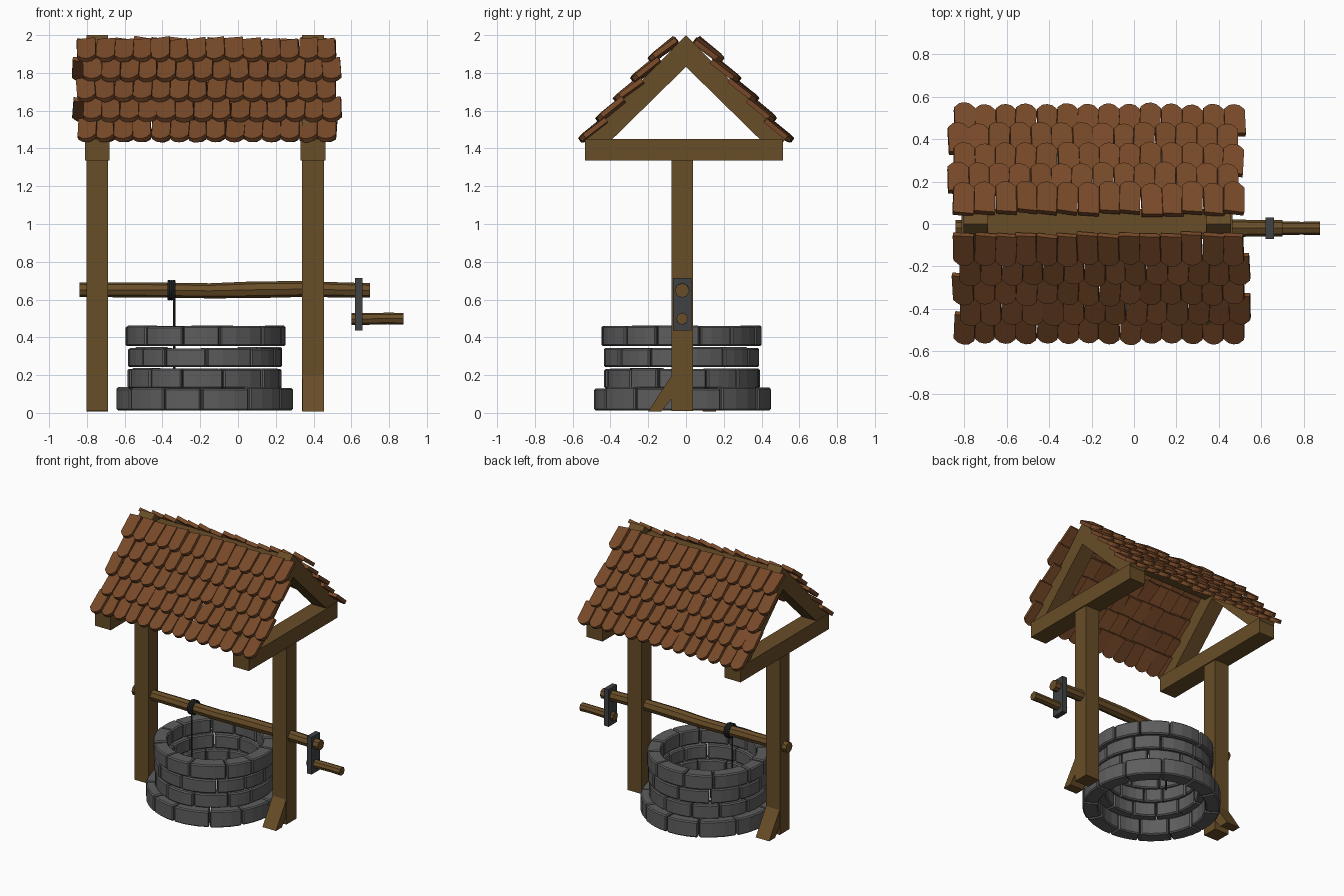
import bpy, bmesh, math, random
from mathutils import Matrix, Vector

if "Cube" in bpy.data.objects:
    bpy.data.objects.remove(bpy.data.objects["Cube"])

random.seed(4)
CX, CY = -0.175, -0.02          # well centre


def material(name, rgb):
    m = bpy.data.materials.new(name)
    m.diffuse_color = (*rgb, 1)
    m.use_nodes = True
    m.node_tree.nodes["Principled BSDF"].inputs["Base Color"].default_value = m.diffuse_color
    return m


WOOD = material("wood", (0.14, 0.075, 0.021))
TILE = material("clay_tile", (0.19, 0.068, 0.022))
STONE = material("stone", (0.11, 0.11, 0.11))
IRON = material("iron", (0.05, 0.052, 0.056))
ROPE = material("rope", (0.022, 0.024, 0.024))


def finish(bm, name, mat, bevel=0.0):
    bmesh.ops.recalc_face_normals(bm, faces=bm.faces)
    me = bpy.data.meshes.new(name)
    bm.to_mesh(me)
    bm.free()
    me.materials.append(mat)
    ob = bpy.data.objects.new(name, me)
    bpy.context.collection.objects.link(ob)
    if bevel:
        b = ob.modifiers.new("bevel", "BEVEL")
        b.width, b.segments, b.limit_method = bevel, 1, 'ANGLE'
        b.angle_limit = math.radians(50)
    return ob


def loft(bm, rings):
    """Skin a list of equal-length point rings and cap both ends."""
    vs = [[bm.verts.new(p) for p in r] for r in rings]
    n = len(vs[0])
    for a, b in zip(vs, vs[1:]):
        for i in range(n):
            bm.faces.new((a[i], a[(i + 1) % n], b[(i + 1) % n], b[i]))
    bm.faces.new(vs[0][::-1])
    bm.faces.new(vs[-1])


def yz_beam(name, profile, x0, x1):
    """Beam with a y-z profile extruded along x."""
    bm = bmesh.new()
    loft(bm, [[(x, y, z) for y, z in profile] for x in (x0, x1)])
    return finish(bm, name, WOOD)


def box(y0, y1, z0, z1):
    return [(y0, z0), (y1, z0), (y1, z1), (y0, z1)]


def x_rod(name, xs, z, r, mat, sides=8, wobble=0.006):
    """Slightly uneven round pole along x."""
    bm = bmesh.new()
    rings = []
    for x in xs:
        rr, dz = r + random.uniform(-wobble, wobble), random.uniform(-wobble, wobble)
        rings.append([(x, CY + rr * math.cos(math.tau * i / sides),
                       z + dz + rr * math.sin(math.tau * i / sides)) for i in range(sides)])
    loft(bm, rings)
    return finish(bm, name, mat)


# Stone ring courses: z0, z1, outer radius, inner radius, start angle
courses = [(0.013, 0.135, 0.468, 0.365, 0.00), (0.130, 0.237, 0.412, 0.315, 0.27),
           (0.243, 0.347, 0.412, 0.315, 0.05), (0.353, 0.462, 0.424, 0.325, 0.20)]
for k, (z0, z1, ro, ri, start) in enumerate(courses):
    bm = bmesh.new()
    n = 12
    cuts = [start + (i + random.uniform(-0.14, 0.14)) * math.tau / n for i in range(n)]
    cuts.append(cuts[0] + math.tau)
    for a0, a1 in zip(cuts, cuts[1:]):
        a0, a1 = a0 + 0.008, a1 - 0.008
        dr, dz = random.uniform(-0.006, 0.004), random.uniform(-0.006, 0.002)
        rings = []
        for s in range(4):
            a = a0 + (a1 - a0) * s / 3
            rings.append([(CX + r * math.cos(a), CY + r * math.sin(a), z) for r, z in
                          ((ri, z0), (ro + dr, z0), (ro + dr, z1 + dz), (ri, z1 + dz))])
        loft(bm, rings)
    finish(bm, f"stone_course_{k + 1}", STONE, 0.008)

# Posts, foot braces and gable frames on each side
brace = [(-0.20, 0.008), (-0.13, 0.008), (-0.075, 0.075), (-0.075, 0.20)]
for side, x0, x1, flip in (("left", -0.803, -0.687, True), ("right", 0.34, 0.456, False)):
    yz_beam(side + "_post", box(-0.078, 0.038, 0.01, 1.36), x0, x1)
    foot = [(2 * CY - y, z) for y, z in brace] if flip else brace
    yz_beam(side + "_foot_brace", foot, x0 + 0.002, x1 - 0.002)
    yz_beam(side + "_tie_beam", box(-0.535, 0.513, 1.335, 1.45), x0 - 0.008, x1 + 0.008)
    for end, s in (("front", -1), ("back", 1)):
        yz_beam(f"{side}_{end}_rafter",
                [(0, 2.0), (s * 0.53, 1.455), (s * 0.49, 1.40), (s * 0.42, 1.42), (0, 1.832)],
                x0, x1)

# Ridge beam
yz_beam("ridge_beam", box(-0.07, 0.07, 1.85, 1.94), -0.69, 0.345)

# Roof tiles: five staggered rows, back slope is the front turned half round
tilt, L, W, T = math.radians(37), 0.175, 0.098, 0.026
up = Vector((0, math.cos(tilt), math.sin(tilt)))
basis = Matrix((Vector((1, 0, 0)), up, Vector((1, 0, 0)).cross(up))).transposed().to_4x4()
outline = [(-W / 2, L), (-W / 2, 0.03), (-W / 4, 0.006), (0, 0), (W / 4, 0.006), (W / 2, 0.03), (W / 2, L)]
turn = Matrix.Translation((-0.165, 0, 0)) @ Matrix.Rotation(math.pi, 4, 'Z') @ Matrix.Translation((0.165, 0, 0))
for slope, spin in (("front", Matrix.Identity(4)), ("back", turn)):
    bm = bmesh.new()
    for row in range(5):
        for i in range(14):
            x = -0.80 + 0.03 * (row % 2) + i * 0.0977
            m = (spin @ Matrix.Translation((x, -0.56 + 0.0925 * row + random.uniform(-0.006, 0.006),
                                            1.443 + 0.106 * row)) @ basis
                 @ Matrix.Rotation(random.uniform(-0.05, 0.05), 4, 'Z')
                 @ Matrix.Rotation(-0.14 + random.uniform(-0.06, 0.06), 4, 'Y')
                 @ Matrix.Rotation(random.uniform(-0.05, 0.05), 4, 'X'))
            loft(bm, [[m @ Vector((u, v, h)) for u, v in outline] for h in (-T / 2, T / 2)])
    finish(bm, slope + "_roof_tiles", TILE)

# Windlass axle, crank plate and handle
x_rod("axle", [-0.84, -0.5, -0.15, 0.1, 0.34, 0.70], 0.65, 0.039, WOOD)
plate = yz_beam("crank_plate", box(-0.07, 0.03, 0.435, 0.713), 0.62, 0.658)
plate.data.materials[0] = IRON
x_rod("crank_handle", [0.60, 0.68, 0.79, 0.875], 0.50, 0.034, WOOD)

# Rope coils round the axle and the hanging end
for i, x in enumerate((-0.366, -0.352, -0.338)):
    bpy.ops.mesh.primitive_torus_add(major_radius=0.047, minor_radius=0.008, major_segments=16,
                                     minor_segments=6, location=(x, CY, 0.65),
                                     rotation=(0, math.pi / 2, 0))
    bpy.context.object.name = f"rope_coil_{i + 1}"
    bpy.context.object.data.materials.append(ROPE)
bpy.ops.mesh.primitive_cylinder_add(vertices=8, radius=0.006, depth=0.42,
                                    location=(-0.338, CY - 0.045, 0.44))
bpy.context.object.name = "hanging_rope"
bpy.context.object.data.materials.append(ROPE)
